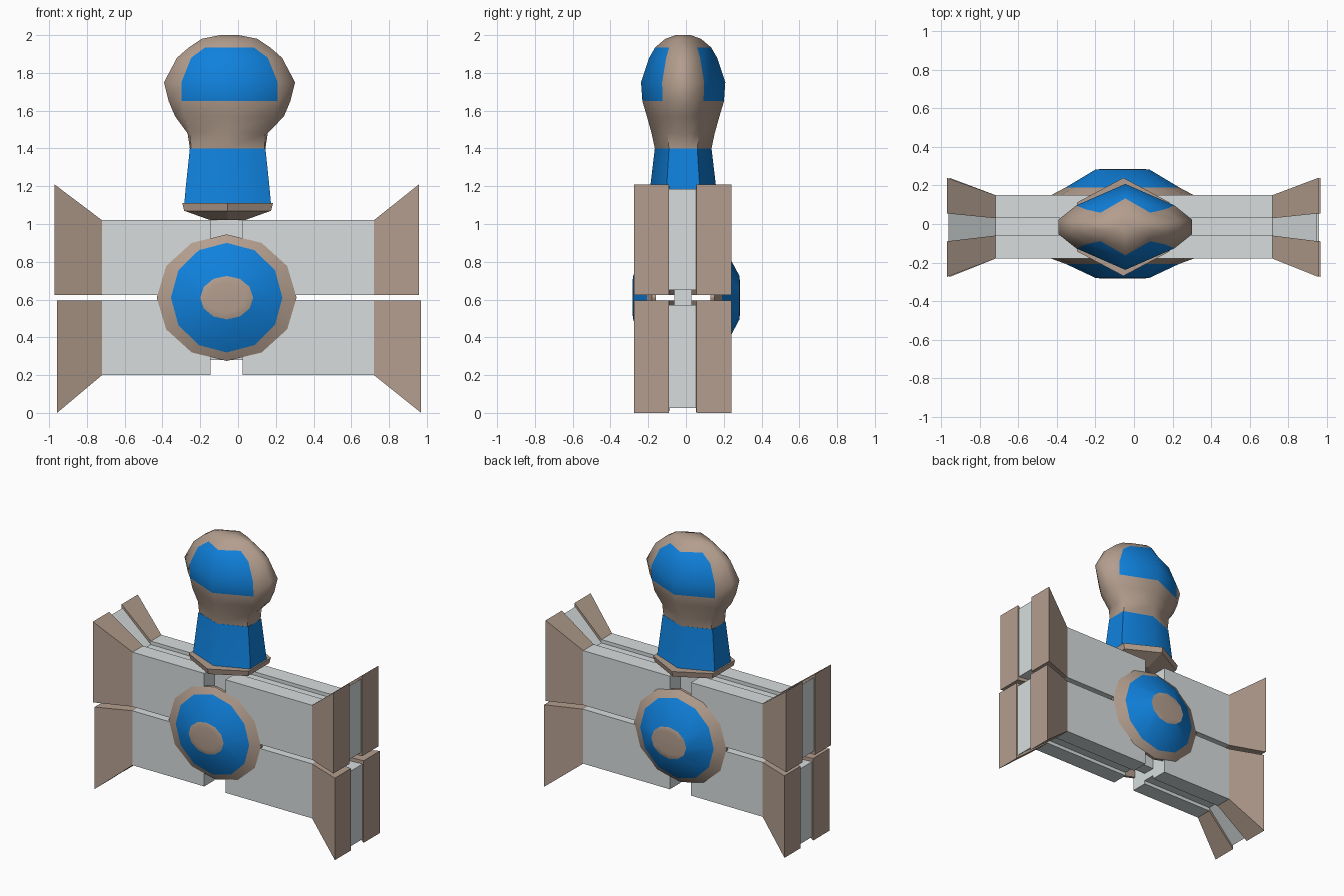
import bpy, bmesh, math

if "Cube" in bpy.data.objects:
    bpy.data.objects.remove(bpy.data.objects["Cube"])

CX, CY = -0.055, -0.015      # axis of the handle and boss


def material(name, rgb):
    m = bpy.data.materials.new(name)
    m.diffuse_color = (*rgb, 1)
    m.use_nodes = True
    m.node_tree.nodes["Principled BSDF"].inputs["Base Color"].default_value = m.diffuse_color
    return m


GREY = material("pale_grey", (0.68, 0.72, 0.73))
TAN = material("tan", (0.45, 0.34, 0.27))
BLUE = material("blue", (0.005, 0.22, 0.72))


def loft(name, rings, pick, smooth=None):
    """Skin a list of rings, cap both ends; pick(band, side) gives the material index."""
    bm = bmesh.new()
    vs = [[bm.verts.new(p) for p in r] for r in rings]
    n = len(rings[0])
    bm.faces.new(vs[0]).material_index = pick(0, 0)
    bm.faces.new(vs[-1]).material_index = pick(len(rings) - 1, 0)
    for i in range(len(rings) - 1):
        for j in range(n):
            k = (j + 1) % n
            f = bm.faces.new((vs[i][j], vs[i][k], vs[i + 1][k], vs[i + 1][j]))
            f.material_index = pick(i, j)
    bmesh.ops.recalc_face_normals(bm, faces=bm.faces)
    me = bpy.data.meshes.new(name)
    bm.to_mesh(me)
    bm.free()
    for m in (GREY, TAN, BLUE):
        me.materials.append(m)
    ob = bpy.data.objects.new(name, me)
    bpy.context.collection.objects.link(ob)
    if smooth:
        bpy.ops.object.select_all(action='DESELECT')
        ob.select_set(True)
        bpy.context.view_layer.objects.active = ob
        bpy.ops.object.shade_smooth_by_angle(angle=math.radians(smooth))
    return ob


def block(name, stations, pick):
    """Box-section bar along x: stations are (x, y0, y1, z0, z1)."""
    rings = [[(x, a, c), (x, b, c), (x, b, d), (x, a, d)] for x, a, b, c, d in stations]
    return loft(name, rings, pick)


# Four flared head blocks: front plate, recessed core and back plate each
layers = {"front_plate": (-0.18, -0.06, -0.275, -0.09),
          "core": (-0.06, 0.03, -0.09, 0.055),
          "back_plate": (0.03, 0.15, 0.055, 0.24)}
for side, inner, s in (("left", -0.145, -1), ("right", 0.025, 1)):
    for level, near, far, tip in (("upper", 0.625, 1.02, 1.21), ("lower", 0.595, 0.2, 0.0)):
        end = 0.972 if (side == "left") == (level == "upper") else 0.958
        if level == "lower":
            end = 0.97 if side == "right" else 0.958
        for part, (y0, y1, e0, e1) in layers.items():
            core = part == "core"
            d = (0.025 if level == "upper" else -0.025) if core else 0
            block(f"{side}_{level}_{part}",
                  [(inner, y0, y1, near + d, far - d),
                   (s * 0.72, y0, y1, near + d, far - d),
                   (s * (end - (0.008 if core else 0)), e0, e1, near + d, tip - d)],
                  lambda i, j, c=core: 0 if c or i == 0 else 1)

# Central post behind the bosses
block("central_post", [(-0.145, -0.06, 0.03, 0.28, 1.05), (0.025, -0.06, 0.03, 0.28, 1.05)],
      lambda i, j: 0)


# Round bosses on both faces
def boss(name, profile):
    rings = [[(CX - 0.005 + rx * math.cos(a), y, 0.61 + rz * math.sin(a))
              for a in (math.tau * k / 12 for k in range(12))] for y, rx, rz in profile]
    loft(name, rings, lambda i, j: (1, 1, 2, 1, 1)[i], 25)


boss("front_boss", [(-0.16, 0.37, 0.335), (-0.18, 0.37, 0.335), (-0.207, 0.295, 0.29),
                    (-0.28, 0.14, 0.115), (-0.284, 0.1, 0.08)])
boss("back_boss", [(0.13, 0.37, 0.335), (0.15, 0.37, 0.335), (0.19, 0.295, 0.29),
                   (0.283, 0.14, 0.115), (0.286, 0.1, 0.08)])


# Handle sections: pointed towards front and back, blunt at the sides
def section(z, hx, hy, a, b, cx=CX):
    quarter = [(1, b), (a, 0.5), (0, 1)]
    half = quarter + [(-x, y) for x, y in quarter[1::-1]]
    pts = half + [(-x, -y) for x, y in half]
    return [(cx + hx * x, CY + hy * y, z) for x, y in pts]


# Hexagonal collar
loft("collar", [section(z, hx, hy, 1, 0.2) for z, hx, hy in
                ((1.02, 0.09, 0.1), (1.07, 0.23, 0.245), (1.11, 0.24, 0.255))],
     lambda i, j: 1)

# Blue grip
loft("grip", [section(z, hx, hy, 1, 0.2) for z, hx, hy in
              ((1.10, 0.23, 0.19), (1.19, 0.222, 0.175), (1.40, 0.2, 0.15))],
     lambda i, j: 2, 50)

# Bulbous pommel with a blue panel on front and back
pommel = [(1.40, 0.2, 0.15, 0.97), (1.48, 0.212, 0.167, 0.93), (1.57, 0.288, 0.192, 0.84),
          (1.65, 0.322, 0.216, 0.79), (1.75, 0.347, 0.223, 0.735), (1.88, 0.278, 0.18, 0.73),
          (1.935, 0.215, 0.148, 0.6), (1.98, 0.148, 0.095, 0.7), (2.0, 0.05, 0.04, 0.75)]
loft("pommel", [section(z, hx, hy, a, 0.17, CX + 0.01 * (z > 1.5)) for z, hx, hy, a in pommel],
     lambda i, j: 2 if i in (3, 4, 5) and j in (1, 2, 6, 7) else 1, 50)
